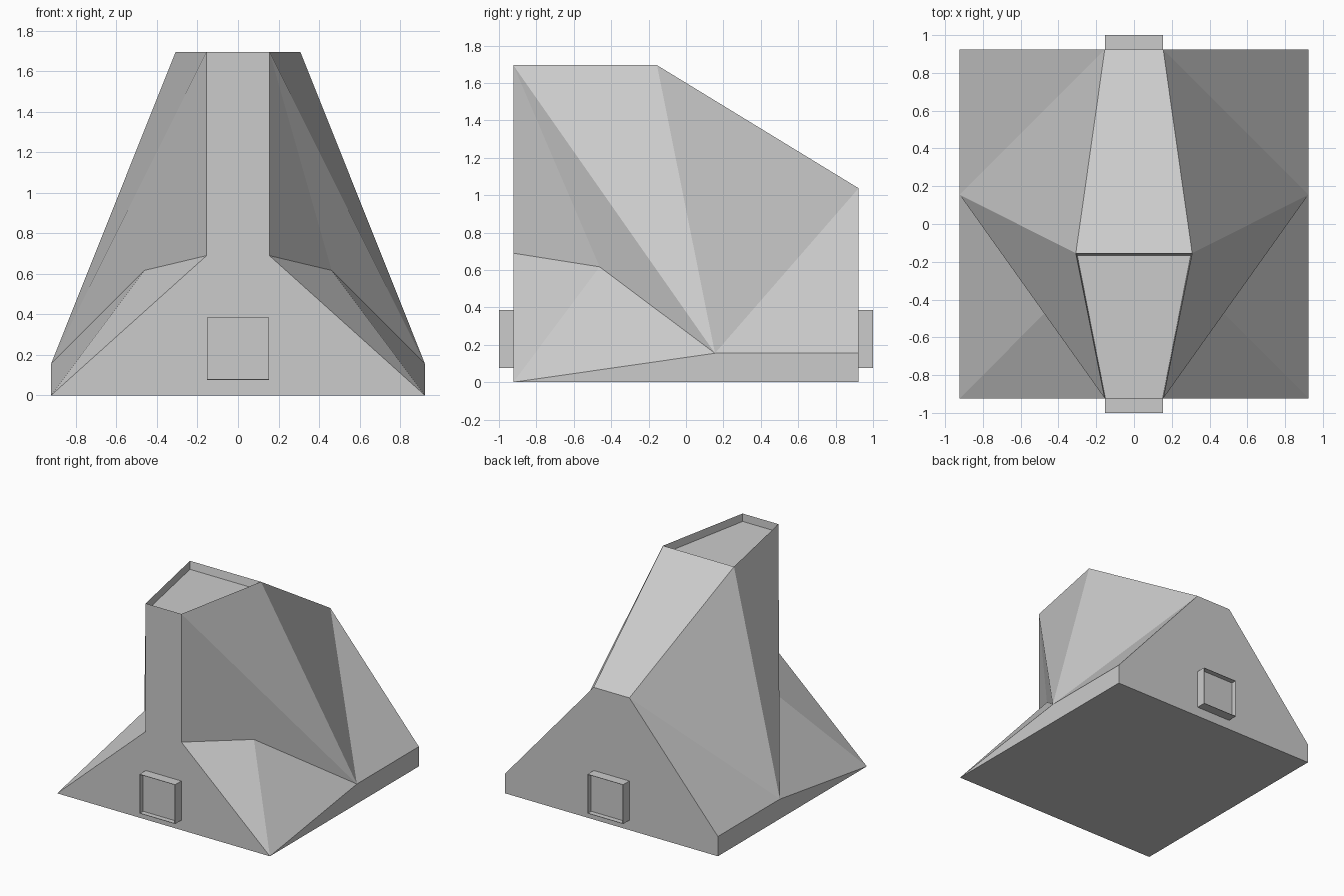
import bpy, bmesh

if "Cube" in bpy.data.objects:
    bpy.data.objects.remove(bpy.data.objects["Cube"])

def make_object(name, bm):
    bmesh.ops.recalc_face_normals(bm, faces=bm.faces[:])
    mesh = bpy.data.meshes.new(name)
    bm.to_mesh(mesh)
    bm.free()
    obj = bpy.data.objects.new(name, mesh)
    bpy.context.collection.objects.link(obj)
    return obj

# Key corners of the right half of the body (mirrored to the left)
W = 0.923
P = {
    "front_base": (W, -W, 0), "back_base": (W, W, 0),
    "back_eave": (W, W, 0.155), "mid_eave": (W, 0.155, 0.155),
    "notch": (0.462, -0.462, 0.617), "tower_foot": (0.155, -W, 0.69),
    "tower_top": (0.155, -W, 1.695), "peak": (0.308, -0.155, 1.695),
    "roof_end": (0.155, W, 1.037),
    "floor_front": (0.152, -0.92, 1.635), "floor_back": (0.3, -0.167, 1.635),
}
# Faces on each flank
flank = [
    "tower_top peak mid_eave", "tower_top mid_eave notch",
    "tower_top notch tower_foot", "tower_foot notch front_base",
    "notch mid_eave front_base", "mid_eave peak roof_end",
    "mid_eave roof_end back_eave",
    "mid_eave back_eave back_base front_base",
    "tower_top peak floor_back floor_front",
]
# Faces crossing the centre line: right-hand chain, then its mirror reversed
crossing = [
    "front_base tower_foot tower_top", "back_base back_eave roof_end",
    "roof_end peak", "peak floor_back", "floor_back floor_front",
    "floor_front tower_top", "front_base back_base",
]

bm = bmesh.new()
R = {k: bm.verts.new(p) for k, p in P.items()}
L = {k: bm.verts.new((-p[0], p[1], p[2])) for k, p in P.items()}
for names in flank:
    keys = names.split()
    bm.faces.new([R[k] for k in keys])
    bm.faces.new([L[k] for k in reversed(keys)])
for names in crossing:
    keys = names.split()
    bm.faces.new([R[k] for k in keys] + [L[k] for k in reversed(keys)])
make_object("tower_body", bm)

# Thin-walled square ports, front and back, with a recessed panel
def port(name, side):
    bm = bmesh.new()
    rings = []
    for half, y in ((0.154, W), (0.154, 1.0), (0.151, 1.0), (0.151, 0.96)):
        rings.append([bm.verts.new((sx * half, side * y, 0.231 + sz * half))
                      for sx, sz in ((-1, -1), (1, -1), (1, 1), (-1, 1))])
    for a, b in zip(rings, rings[1:]):
        for i in range(4):
            j = (i + 1) % 4
            bm.faces.new((a[i], a[j], b[j], b[i]))
    bm.faces.new(rings[-1])
    make_object(name, bm)

port("front_port", -1)
port("back_port", 1)
